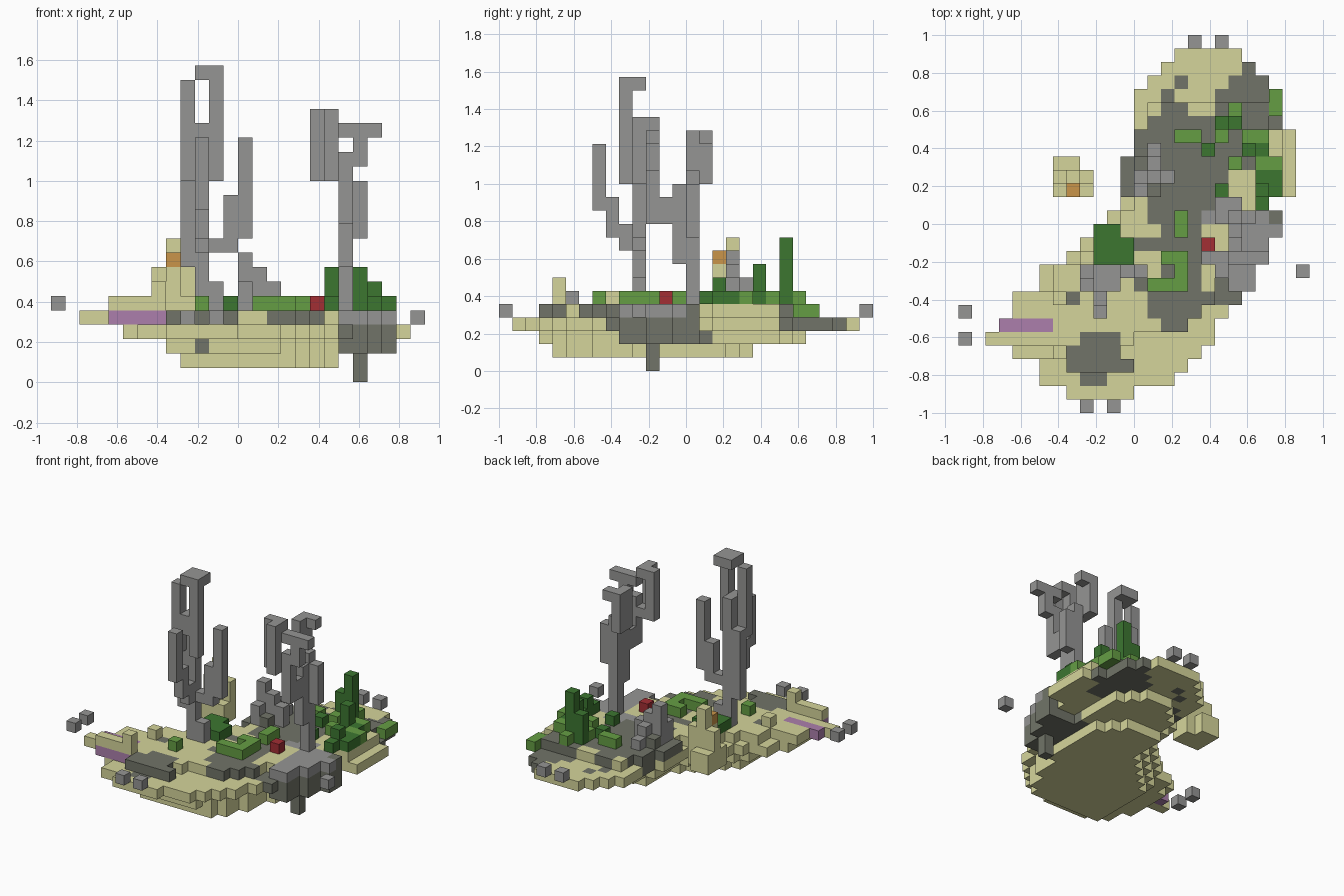
import bpy
import bmesh

cube = bpy.data.objects.get("Cube")
if cube:
    bpy.data.objects.remove(cube, do_unlink=True)

U = 1 / 14  # edge of one block


def linear(c):
    c /= 255
    return c / 12.92 if c <= 0.04045 else ((c + 0.055) / 1.055) ** 2.4


def make_material(name, rgb):
    mat = bpy.data.materials.new(name)
    colour = [linear(c) for c in rgb] + [1]
    mat.diffuse_color = colour
    mat.use_nodes = True
    mat.node_tree.nodes["Principled BSDF"].inputs["Base Color"].default_value = colour
    return mat


palette = {
    "sand": (213, 213, 155), "stone": (149, 149, 148), "dark_stone": (113, 116, 104),
    "leaf": (101, 158, 68), "dark_leaf": (60, 118, 48), "red": (162, 46, 52),
    "purple": (172, 127, 172), "orange": (202, 149, 74),
}
materials = [make_material(n, c) for n, c in palette.items()]
index = {n: s for s, n in enumerate(palette)}
cells = {}


def block(part, colour, i, j, k):
    """Fill blocks; each of i, j, k is one cell or an inclusive (first, last) pair."""
    def span(v):
        return range(v[0], v[1] + 1) if isinstance(v, tuple) else (v,)
    for a in span(i):
        for b in span(j):
            for c in span(k):
                cells[a, b, c] = (part, index[colour])


# Island outline, one (left, right) pair per row from front to back
outline = [
    (8, 12), (6, 15), (6, 16), (5, 17), (5, 18), (5, 18), (5, 19), (5, 19), (6, 19),
    (6, 20), (8, 20), (9, 20), (10, 20), (11, 21), (12, 22), (12, 24), (12, 24),
    (12, 24), (13, 24), (13, 24), (13, 23), (13, 22), (13, 22), (14, 21), (15, 21), (16, 20),
]
# Dark ground patches: row -> (left, right)
patches = {
    2: (9, 10), 3: (8, 12), 4: (8, 11), 5: (9, 11), 6: (15, 16), 7: (14, 17),
    8: (14, 18), 9: (13, 17), 10: (15, 17), 11: (15, 17), 12: (13, 17), 13: (15, 17),
    14: (14, 18), 15: (14, 19), 16: (12, 19), 17: (12, 19), 18: (12, 22), 19: (13, 22),
    20: (13, 22), 21: (14, 22), 22: (19, 22), 23: (19, 22), 24: (20, 22), 25: (21, 21),
}
# The raised floor stops short of the front right rim
floor_limit = {4: 11, 5: 12, 6: 16, 7: 17, 8: 18}

# Stepped island: rounded hull, rim and raised floor
for j, (a, b) in enumerate(outline, 1):
    if 4 <= j <= 18:
        taper = max(0, j - 16)
        block("island", "sand", (max(a + 2, 9), min(b - 1, 19) - taper), j, 1)
    if 3 <= j <= 22:
        taper = max(0, j - 20)
        block("island", "sand", (max(a + 1, 8) + taper, min(b - 1, 20) - taper), j, 2)
    block("island", "sand", (a, b), j, 3)
    if 4 <= j <= 22:
        block("island", "sand", (a + 1, floor_limit.get(j, b - 1)), j, 4)
    if j in patches:
        if 3 <= j <= 22:
            block("island", "dark_stone", patches[j], j, 4)
        if j < 3 or j > 18:
            block("island", "dark_stone", patches[j], j, 3)
for i, j in ((15, 22), (16, 22), (15, 23), (16, 24)):
    block("island", "dark_stone", i, j, 4 if j == 22 else 3)
block("island", "dark_stone", 23, 21, 3)
block("island", "dark_stone", 8, 8, 4)
block("island", "dark_stone", 10, 3, 2)
block("island", "dark_stone", 20, 15, 2)

# Side wing with striped bars
block("wing", "sand", (4, 6), (7, 8), 4)
block("wing", "purple", (3, 6), 6, 4)
block("wing", "sand", (2, 7), 5, 4)
block("wing", "purple", (4, 7), 4, 4)
block("wing", "sand", (4, 7), 4, 5)
block("wing", "sand", 7, 4, 6)
block("wing", "sand", 7, 8, 5)

# Rocky outcrop with a hanging root
for j, right in enumerate((20, 21, 21, 22, 22, 23, 23), 8):
    block("outcrop", "dark_stone", (19, right), j, 3)
    if j > 8:
        block("outcrop", "dark_stone", (20, right), j, 2)
        block("outcrop", "stone", (20, min(right, 22)), j, 4)
block("outcrop", "stone", (18, 21), 14, 4)
block("outcrop", "stone", (19, 20), 15, 4)
block("outcrop", "stone", 23, 13, 4)
block("outcrop", "dark_stone", 23, 14, 4)
block("root", "dark_stone", 21, 11, (0, 1))

# Front dead tree: trunk, forks and crown
for i, j, k in (
    (10, 10, (5, 17)), (11, 10, (5, 6)), (9, 10, (8, 14)), (9, 9, (14, 20)),
    (11, 9, (14, 21)), (10, 9, (16, 17)), (10, 9, 21), ((10, 11), 10, 21),
    (10, 9, (9, 10)), (10, 8, (10, 12)), (10, 7, (12, 16)),
    (11, 10, 9), (12, 10, (9, 12)), (13, 10, (10, 16)),
):
    block("front_tree", "stone", i, j, k)

# Side dead tree: trunk, front fork with crown, rear fork
for i, j, k in (
    (20, 14, (5, 14)), (20, 13, (8, 13)), (20, 12, (11, 12)), (20, 11, (11, 15)),
    (19, 11, 14), (18, 11, (14, 18)), (19, 10, (14, 18)), (19, 11, 18),
    (21, 11, (15, 16)), ((20, 22), 11, 17), (21, 14, (10, 13)),
    (19, 14, (14, 17)), (19, 15, (14, 17)), (20, 15, 17),
):
    block("side_tree", "stone", i, j, k)

# Rear rock stack
for i, j, top in ((13, 17, 8), (14, 17, 7), (14, 18, 6), (15, 17, 6), (14, 19, 5), (13, 16, 6)):
    block("rock_stack", "stone", i, j, (4, top))
for i, j in ((14, 16), (13, 18)):
    block("rock_stack", "dark_stone", i, j, (4, 5))

# Small separate islet with a column
block("islet", "sand", (7, 9), (16, 17), (4, 5))
block("islet", "sand", (7, 8), 18, (4, 5))
block("islet", "sand", (7, 9), 17, (6, 7))
block("islet", "sand", 8, 16, (6, 7))
block("islet", "sand", 8, 17, (8, 9))
block("islet", "orange", 8, 16, 8)

# Low bushes
for i, j in (((16, 17), 20), (20, 22), (19, 20), ((22, 23), 18), (16, (13, 14)), (10, 7),
             ((15, 16), 11), ((14, 16), 9), (16, 10), (21, 20), (20, 18), (22, 20)):
    block("bushes", "leaf", i, j, 5)
block("bushes", "leaf", 23, (22, 23), 4)

# Dark shrubs and the tall cypress
for i, j, top in (((10, 12), (11, 12), 5), ((10, 11), 13, 5), (18, 19, 5),
                  ((21, 22), 19, 5), (21, 19, 7), ((22, 23), (16, 17), 5),
                  (22, 15, 5), (22, 16, 6), (19, 16, 5), (19, 21, 7), (20, 21, 9)):
    block("shrubs", "dark_leaf", i, j, (5, top))
block("crate", "red", 18, 12, 5)

# Floating stones around the island
for i, j, k in ((17, 27, 4), (19, 27, 4), (9, 0, 4), (11, 0, 4), (0, 5, 5), (0, 7, 5), (25, 10, 4)):
    block("floating_stones", "stone", i, j, k)

# Faces of a block: outward step and corner offsets
FACES = {
    (1, 0, 0): ((1, 0, 0), (1, 1, 0), (1, 1, 1), (1, 0, 1)),
    (-1, 0, 0): ((0, 1, 0), (0, 0, 0), (0, 0, 1), (0, 1, 1)),
    (0, 1, 0): ((1, 1, 0), (0, 1, 0), (0, 1, 1), (1, 1, 1)),
    (0, -1, 0): ((0, 0, 0), (1, 0, 0), (1, 0, 1), (0, 0, 1)),
    (0, 0, 1): ((0, 0, 1), (1, 0, 1), (1, 1, 1), (0, 1, 1)),
    (0, 0, -1): ((0, 1, 0), (1, 1, 0), (1, 0, 0), (0, 0, 0)),
}

# Turn each part into one mesh made of its exposed faces only
for part in sorted({p for p, _ in cells.values()}):
    bm = bmesh.new()
    for (i, j, k), (owner, slot) in cells.items():
        if owner != part:
            continue
        for (dx, dy, dz), corners in FACES.items():
            if (i + dx, j + dy, k + dz) in cells:
                continue
            face = bm.faces.new([bm.verts.new(((i + a - 13) * U, (j + b - 14) * U, (k + c) * U))
                                 for a, b, c in corners])
            face.material_index = slot
    bmesh.ops.remove_doubles(bm, verts=bm.verts, dist=U / 100)
    mesh = bpy.data.meshes.new(part)
    bm.to_mesh(mesh)
    bm.free()
    for mat in materials:
        mesh.materials.append(mat)
    bpy.context.collection.objects.link(bpy.data.objects.new(part, mesh))
